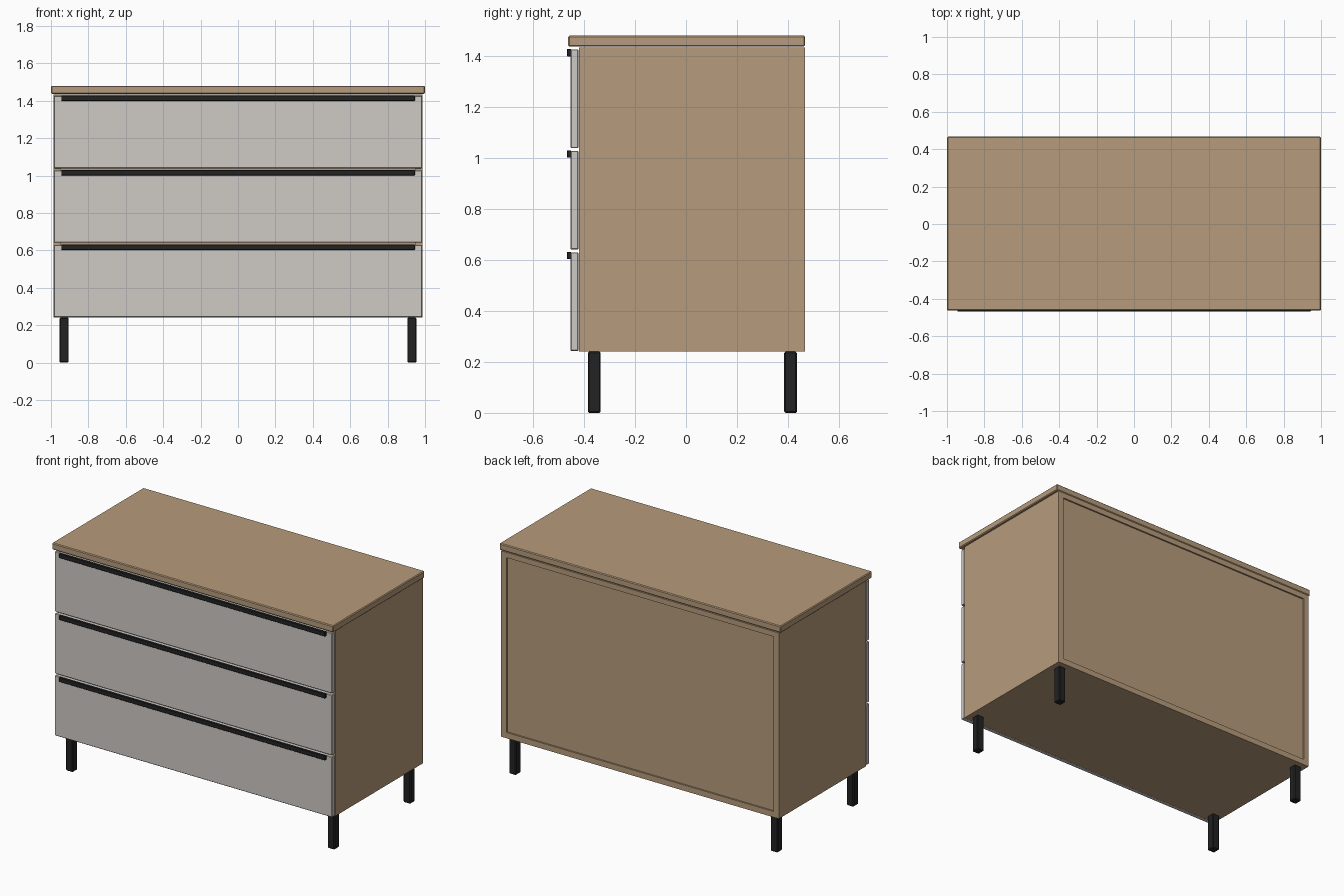
import bpy
import bmesh
from mathutils import Vector

if "Cube" in bpy.data.objects:
    bpy.data.objects.remove(bpy.data.objects["Cube"])


def material(name, color):
    m = bpy.data.materials.new(name)
    m.diffuse_color = (*color, 1)
    m.use_nodes = True
    m.node_tree.nodes["Principled BSDF"].inputs["Base Color"].default_value = m.diffuse_color
    return m


WOOD = material("oak", (0.47, 0.33, 0.20))
GREY = material("warm_grey", (0.62, 0.59, 0.56))
BLACK = material("black_metal", (0.016, 0.016, 0.016))


def box(name, lo, hi, mat, bevel=0.0):
    """Box between two corners, with an optional small chamfer."""
    lo, hi = Vector(lo), Vector(hi)
    bm = bmesh.new()
    bmesh.ops.create_cube(bm, size=1)
    bmesh.ops.scale(bm, vec=hi - lo, verts=bm.verts)
    mesh = bpy.data.meshes.new(name)
    bm.to_mesh(mesh)
    bm.free()
    mesh.materials.append(mat)
    ob = bpy.data.objects.new(name, mesh)
    ob.location = (lo + hi) / 2
    bpy.context.collection.objects.link(ob)
    if bevel:
        mod = ob.modifiers.new("Bevel", "BEVEL")
        mod.width = bevel
        mod.segments = 1
    return ob


FRONT, BACK = -0.42, 0.467      # carcass depth
BOTTOM, TOP = 0.24, 1.437       # carcass height
W, T = 0.987, 0.037             # half width, panel thickness

# Top slab
box("top_slab", (-1, -0.462, TOP), (1, BACK, 1.48), WOOD, 0.005)

# Carcass panels
box("left_side", (-W, FRONT, BOTTOM), (-W + T, BACK, TOP - 0.003), WOOD)
box("right_side", (W - T, FRONT, BOTTOM), (W, BACK, TOP - 0.003), WOOD)
box("bottom_panel", (-W + T, FRONT, BOTTOM), (W - T, BACK, BOTTOM + T), WOOD)
box("upper_panel", (-W + T, FRONT, TOP - T), (W - T, BACK, TOP - 0.003), WOOD)

# Back panel, slightly recessed
box("back_panel", (-W + T, BACK - 0.03, BOTTOM + T),
    (W - T, BACK - 0.01, TOP - T), WOOD)

# Drawer fronts with a long edge handle on each
for i, name in enumerate(("lower", "middle", "upper")):
    z = 0.243 + i * 0.398
    box(name + "_drawer_front", (-0.985, -0.453, z), (0.985, -0.422, z + 0.387),
        GREY, 0.003)
    box(name + "_handle", (-0.945, -0.467, z + 0.36), (0.945, -0.45, z + 0.389),
        BLACK, 0.002)

# Square legs
for side, x in (("left", -0.93), ("right", 0.93)):
    for end, y in (("front", -0.36), ("back", 0.41)):
        box(f"{end}_{side}_leg", (x - 0.025, y - 0.025, 0),
            (x + 0.025, y + 0.025, BOTTOM), BLACK, 0.005)
